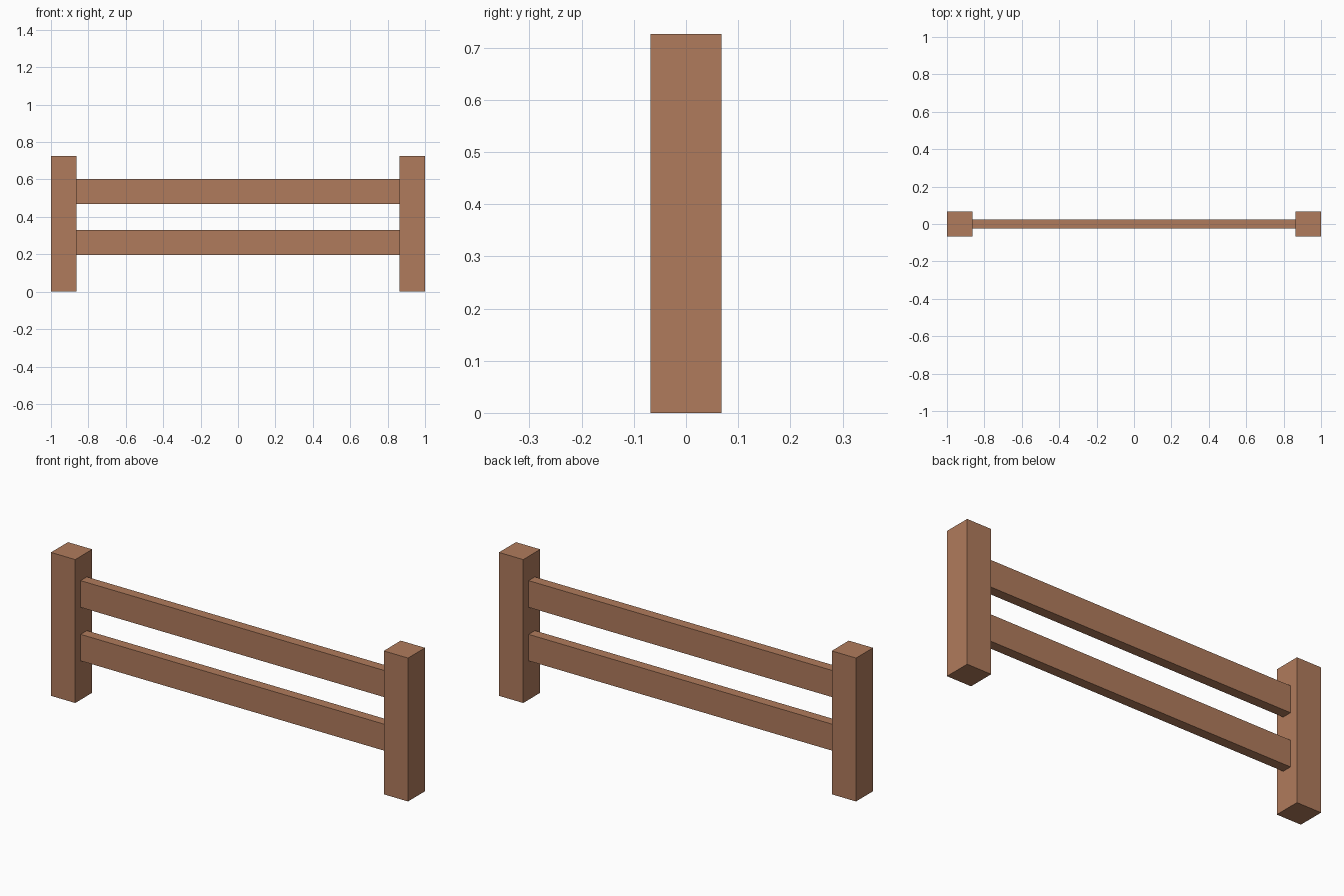
import bpy

if "Cube" in bpy.data.objects:
    bpy.data.objects.remove(bpy.data.objects["Cube"])

wood = bpy.data.materials.new("brown wood")
wood.diffuse_color = (0.434, 0.198, 0.107, 1.0)
wood.use_nodes = True
wood.node_tree.nodes["Principled BSDF"].inputs["Base Color"].default_value = wood.diffuse_color


def box(name, lo, hi):
    """Flat-faced box between two corners."""
    bpy.ops.mesh.primitive_cube_add(size=1, location=[(a + b) / 2 for a, b in zip(lo, hi)])
    ob = bpy.context.object
    ob.name = name
    ob.scale = [b - a for a, b in zip(lo, hi)]
    bpy.ops.object.transform_apply(location=False, rotation=False, scale=True)
    ob.data.materials.append(wood)
    return ob


POST = 0.136      # square post width
HEIGHT = 0.726    # post height
INNER = 1 - POST  # inner face of the posts

# Two square end posts
for side, x in (("left", -1), ("right", INNER)):
    box(side + "_post", (x, -POST / 2, 0), (x + POST, POST / 2, HEIGHT))

# Two horizontal rails between the posts
for name, z0, z1 in (("lower_rail", 0.197, 0.331), ("upper_rail", 0.468, 0.603)):
    box(name, (-INNER, -0.025, z0), (INNER, 0.025, z1))
